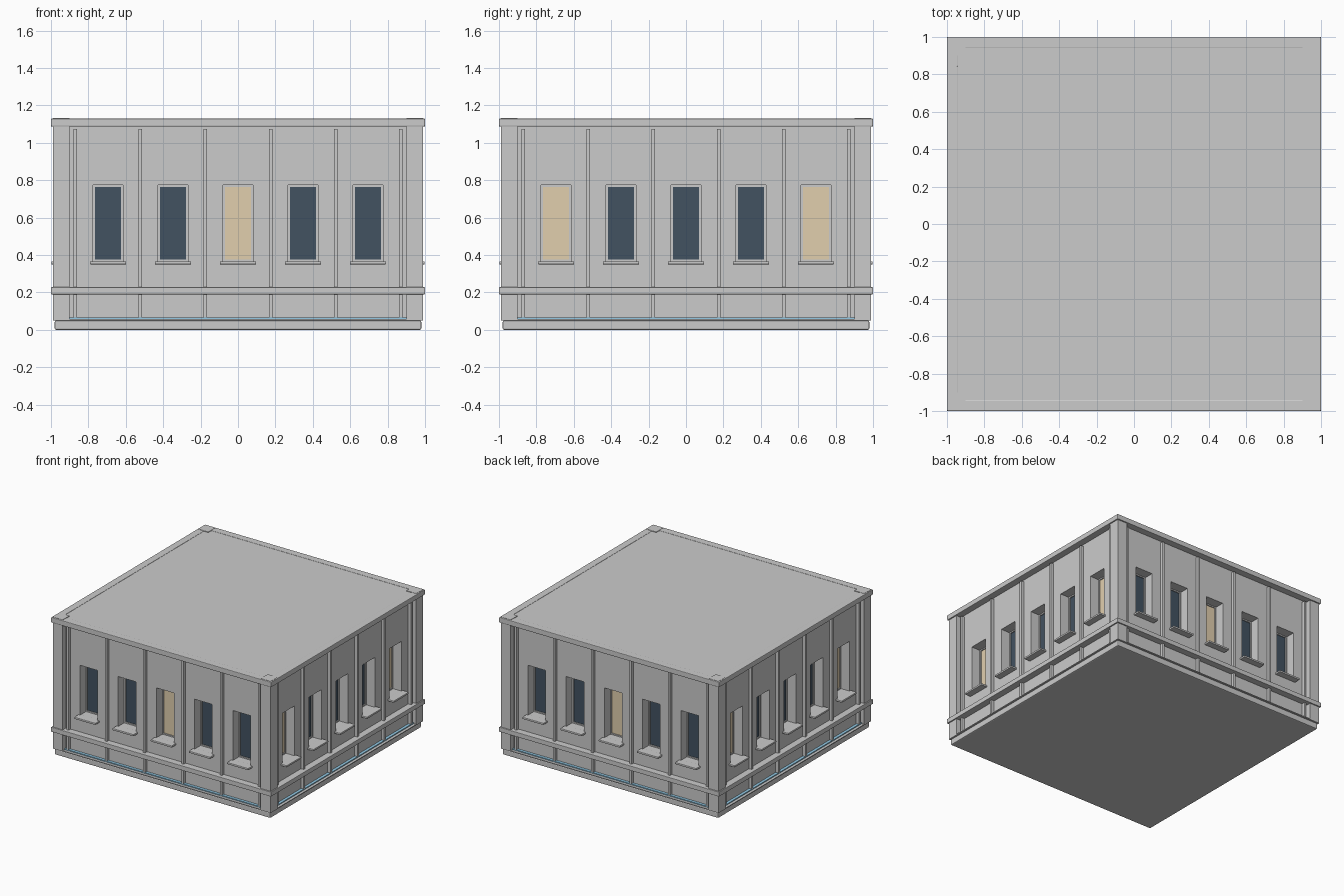
import bpy, bmesh
from math import pi
from mathutils import Matrix, Vector

if "Cube" in bpy.data.objects:
    bpy.data.objects.remove(bpy.data.objects["Cube"])

W, G = 0.945, 0.855              # wall plane and glass plane distance from centre
WIN_X = [-0.695, -0.3475, 0, 0.3475, 0.695]
HW, WZ0, WZ1 = 0.08, 0.365, 0.775  # window half width, bottom, top
ROOF = 1.127


def material(name, col):
    m = bpy.data.materials.new(name)
    m.diffuse_color = col
    m.use_nodes = True
    m.node_tree.nodes["Principled BSDF"].inputs["Base Color"].default_value = m.diffuse_color
    return m


DARK = material("dark_glass", (0.055, 0.085, 0.12, 1))
LIT = material("lit_glass", (0.75, 0.62, 0.42, 1))
BLUE = material("blue_light", (0.3, 0.6, 0.8, 1))


def finish(name, bm, mat=None, bevel=0):
    bmesh.ops.recalc_face_normals(bm, faces=bm.faces)
    me = bpy.data.meshes.new(name)
    bm.to_mesh(me)
    bm.free()
    ob = bpy.data.objects.new(name, me)
    bpy.context.collection.objects.link(ob)
    if mat:
        me.materials.append(mat)
    if bevel:
        b = ob.modifiers.new("bevel", 'BEVEL')
        b.width, b.segments = bevel, 2
    return ob


def add_box(bm, x, y, z, rot=Matrix()):
    c = Vector(((x[0] + x[1]) / 2, (y[0] + y[1]) / 2, (z[0] + z[1]) / 2))
    s = Matrix.Diagonal((x[1] - x[0], y[1] - y[0], z[1] - z[0], 1))
    bmesh.ops.create_cube(bm, size=1, matrix=rot @ Matrix.Translation(c) @ s)


def box(name, x, y, z, rot=Matrix(), mat=None, bevel=0):
    bm = bmesh.new()
    add_box(bm, x, y, z, rot)
    return finish(name, bm, mat, bevel)


def ring(name, outer, inner, z0, z1, bevel=0):
    # square band running around the whole building
    bm = bmesh.new()
    loops = [[bm.verts.new((sx * r, sy * r, z)) for sx, sy in ((-1, -1), (1, -1), (1, 1), (-1, 1))]
             for r, z in ((outer, z0), (outer, z1), (inner, z1), (inner, z0))]
    for a in range(4):
        p, q = loops[a], loops[(a + 1) % 4]
        for i in range(4):
            j = (i + 1) % 4
            bm.faces.new((p[i], p[j], q[j], q[i]))
    return finish(name, bm, None, bevel)


ROTS = [Matrix.Rotation(i * pi / 2, 4, 'Z') for i in range(4)]

# Wall body with recessed window openings on four sides, closed by roof and floor
bm = bmesh.new()
xs = [-W] + [x + s * HW for x in WIN_X for s in (-1, 1)] + [W]
zs = [0.02, WZ0, WZ1, ROOF]


def quad(rot, pts):
    bm.faces.new([bm.verts.new(rot @ Vector(p)) for p in pts])


for rot in ROTS:
    for i in range(len(xs) - 1):
        for k in range(3):
            a, b, c, d = xs[i], xs[i + 1], zs[k], zs[k + 1]
            rim = [(a, c), (b, c), (b, d), (a, d)]
            recess = k == 1 and i % 2 == 1
            quad(rot, [(x, -G if recess else -W, z) for x, z in rim])
            if recess:
                for (x1, z1), (x2, z2) in zip(rim, rim[1:] + rim[:1]):
                    quad(rot, [(x1, -W, z1), (x2, -W, z2), (x2, -G, z2), (x1, -G, z1)])
bmesh.ops.remove_doubles(bm, verts=bm.verts, dist=1e-4)
bmesh.ops.holes_fill(bm, edges=[e for e in bm.edges if e.is_boundary], sides=0)
finish("wall_body", bm)

# Plinth and horizontal bands
box("plinth", (-0.98, 0.98), (-0.98, 0.98), (0, 0.05), bevel=0.008)
ring("plinth_ledge", 0.99, 0.93, 0.05, 0.057)
ring("belt_course", 1.0, 0.93, 0.19, 0.228, 0.003)
ring("cornice", 1.0, 0.94, 1.087, 1.13, 0.005)

for s, rot in enumerate(ROTS):
    side = ("front", "right", "back", "left")[s]
    # Corner post
    box(side + "_corner_post", (0.9, 0.99), (-0.99, -0.9), (0.05, 1.132), rot)
    # Light strip above the plinth
    box(side + "_light_strip", (-0.9, 0.9), (-0.968, -0.93), (0.055, 0.065), rot, BLUE)
    # Thin vertical ribs
    bm = bmesh.new()
    for x in (-0.87, -0.5225, -0.175, 0.175, 0.5225, 0.87):
        add_box(bm, (x - 0.01, x + 0.01), (-0.97, -0.93), (0.065, 1.075), rot)
    finish(side + "_ribs", bm, None, 0.003)
    # Windows: pane, frame and sill
    lit = (2,) if s % 2 == 0 else (0, 4)
    frames, sills = bmesh.new(), bmesh.new()
    for i, x in enumerate(WIN_X):
        box(side + "_pane", (x - 0.072, x + 0.072), (-G - 0.004, -G + 0.01),
            (WZ0 + 0.008, WZ1 - 0.008), rot, LIT if i in lit else DARK)
        y = (-G - 0.012, -G + 0.005)
        for e in (-1, 1):
            add_box(frames, sorted((x + e * 0.07, x + e * HW)), y, (WZ0, WZ1), rot)
        for z in (WZ0, WZ1 - 0.01):
            add_box(frames, (x - HW, x + HW), y, (z, z + 0.01), rot)
        add_box(sills, (x - 0.097, x + 0.097), (-0.998, -0.93), (0.35, 0.366), rot)
    finish(side + "_window_frames", frames)
    finish(side + "_window_sills", sills, None, 0.004)
